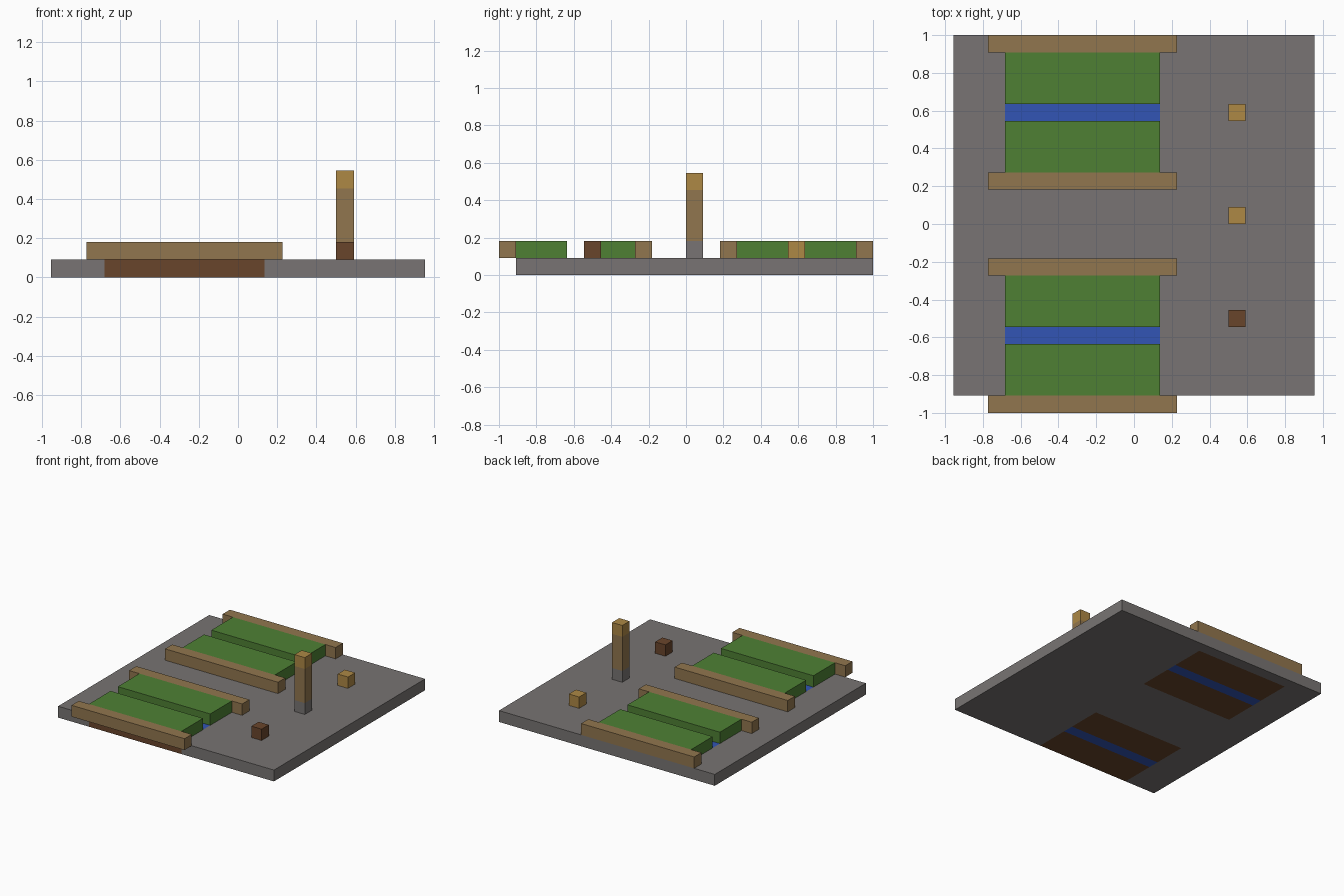
import bpy
import bmesh
from mathutils import Vector

if "Cube" in bpy.data.objects:
    bpy.data.objects.remove(bpy.data.objects["Cube"], do_unlink=True)

U = 1 / 11  # one block


def material(name, *srgb):
    """Flat material from 0-255 display values, stored as linear."""
    lin = [((c / 255 + 0.055) / 1.055) ** 2.4 for c in srgb] + [1]
    m = bpy.data.materials.new(name)
    m.use_nodes = True
    m.diffuse_color = lin
    m.node_tree.nodes["Principled BSDF"].inputs["Base Color"].default_value = lin
    return m


STONE = material("stone grey", 120, 116, 115)
SOIL = material("soil brown", 105, 69, 43)
WATER = material("water blue", 50, 85, 181)
LEAF = material("leaf green", 78, 128, 52)
WOOD = material("timber brown", 145, 118, 78)
GOLD = material("golden wood", 173, 136, 69)


def new_object(name, bm, *mats):
    mesh = bpy.data.meshes.new(name)
    bm.to_mesh(mesh)
    bm.free()
    for m in mats:
        mesh.materials.append(m)
    obj = bpy.data.objects.new(name, mesh)
    bpy.context.collection.objects.link(obj)
    return obj


def box_bmesh(low, high):
    """Box between two corners given in blocks."""
    low, high = Vector(low) * U, Vector(high) * U
    bm = bmesh.new()
    bmesh.ops.create_cube(bm, size=1)
    bmesh.ops.scale(bm, vec=high - low, verts=bm.verts)
    bmesh.ops.translate(bm, vec=(low + high) / 2, verts=bm.verts)
    return bm


def box(name, low, high, mat):
    return new_object(name, box_bmesh(low, high), mat)


# Extents shared by the planting beds, in blocks
BED_L, BED_R = -7.5, 1.5
BEDS = {"front": -10, "back": 3}  # y where each bed starts
BED_LEN, CROP_LEN = 7, 3

# Ground slab, cut along the bed outlines and water channels
bm = box_bmesh((-10.5, -10, 0), (10.5, 11, 1))
cuts = [((x, 0, 0), (1, 0, 0)) for x in (BED_L, BED_R)]
for y in BEDS.values():
    for step in (0, CROP_LEN, CROP_LEN + 1, BED_LEN):
        if y + step > -10:
            cuts.append(((0, y + step, 0), (0, 1, 0)))
for point, normal in cuts:
    bmesh.ops.bisect_plane(bm, geom=bm.verts[:] + bm.edges[:] + bm.faces[:],
                           plane_co=Vector(point) * U, plane_no=normal)
for f in bm.faces:
    c = f.calc_center_median() / U
    for y in BEDS.values():
        into = c.y - y
        if BED_L < c.x < BED_R and -0.1 < into < BED_LEN:
            f.material_index = 2 if CROP_LEN < into < CROP_LEN + 1 else 1
new_object("ground_slab", bm, STONE, SOIL, WATER)

# Crop rows either side of each channel, with timber rails at the ends
for side, y in BEDS.items():
    for part, start in (("front", y), ("back", y + CROP_LEN + 1)):
        box(f"{side}_bed_{part}_crop", (BED_L, start, 1),
            (BED_R, start + CROP_LEN, 2), LEAF)
    for part, start in (("front", y - 1), ("back", y + BED_LEN)):
        box(f"{side}_bed_{part}_rail", (BED_L - 1, start, 1),
            (BED_R + 1, start + 1, 2), WOOD)

# Post stacked from a stone foot, timber shaft and golden cap
for name, z0, z1, mat in (("post_foot", 1, 2, STONE),
                          ("post_shaft", 2, 5, WOOD),
                          ("post_cap", 5, 6, GOLD)):
    box(name, (5.5, 0, z0), (6.5, 1, z1), mat)

# Loose blocks in line with the post
box("back_block", (5.5, 6, 1), (6.5, 7, 2), GOLD)
box("front_block", (5.5, -6, 1), (6.5, -5, 2), SOIL)
